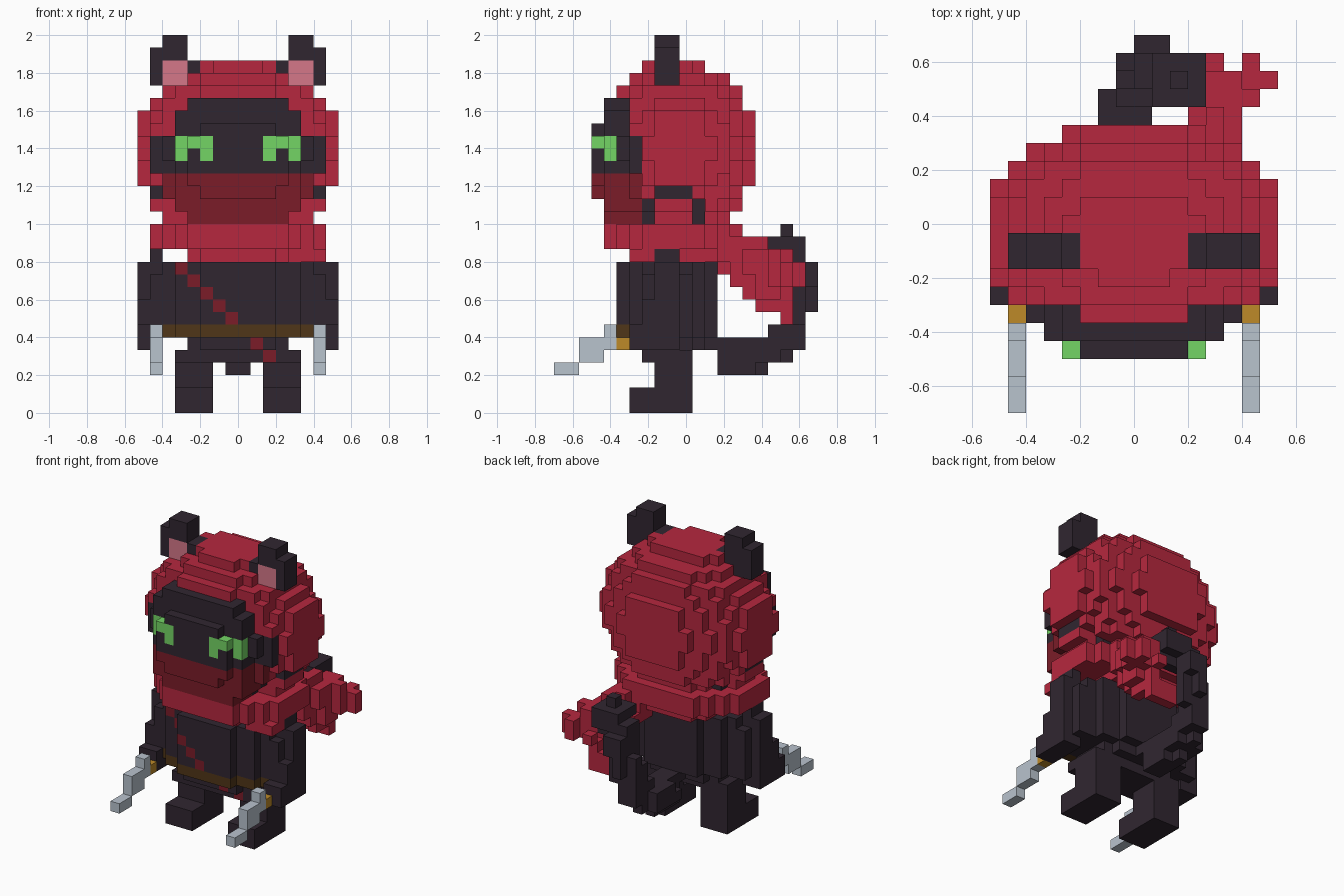
import bpy, bmesh
from mathutils import Vector

V = 2 / 30          # edge of one block
cube = bpy.data.objects.get("Cube")
if cube:
    bpy.data.objects.remove(cube)


def linear(c):
    c /= 255
    return c / 12.92 if c <= 0.04045 else ((c + 0.055) / 1.055) ** 2.4


COLOURS = {
    "cloth_red": (182, 39, 62), "dark_fur": (48, 38, 48), "mask_red": (123, 28, 40),
    "eye_green": (116, 213, 101), "ear_pink": (213, 119, 137), "belt_brown": (80, 54, 24),
    "hilt_gold": (190, 138, 40), "blade_grey": (185, 195, 206),
}
MATS = {}
for mat_name, rgb in COLOURS.items():
    m = bpy.data.materials.new(mat_name)
    m.use_nodes = True
    col = (*[linear(c) for c in rgb], 1)
    m.diffuse_color = col
    m.node_tree.nodes["Principled BSDF"].inputs["Base Color"].default_value = col
    MATS[mat_name] = m
RED, DARK, MASK = "cloth_red", "dark_fur", "mask_red"

parts = {}          # part name -> {block: colour}
taken = set()       # every filled block


def add(part, cells, colour):
    """Fill free blocks with a colour, or a rule giving the colour."""
    d = parts.setdefault(part, {})
    for c in cells:
        if c not in taken:
            taken.add(c)
            d[c] = colour(*c) if callable(colour) else colour


def box(i0, i1, j0, j1, k0, k1):
    return [(i, j, k) for i in range(i0, i1 + 1) for j in range(j0, j1 + 1)
            for k in range(k0, k1 + 1)]


def where(cells, rule):
    """Keep blocks whose centre passes rule(|x|, y, z)."""
    return [c for c in cells if rule(abs(c[0] + .5), c[1] + .5, c[2] + .5)]


def mirror(cells):
    return [(-1 - i, j, k) for i, j, k in cells]


def tube(points, radii):
    """Blocks within a radius of a bent path."""
    cells = set()
    pts = [Vector(p) for p in points]
    for a, b, ra, rb in zip(pts, pts[1:], radii, radii[1:]):
        for s in range(9):
            t = s / 8
            p, r = a.lerp(b, t), ra + (rb - ra) * t
            lo = [int(v - r) - 1 for v in p]
            hi = [int(v + r) + 1 for v in p]
            for c in box(lo[0], hi[0], lo[1], hi[1], lo[2], hi[2]):
                if (Vector(c) + Vector((.5, .5, .5)) - p).length <= r:
                    cells.add(c)
    return sorted(cells)


# Eyes: small arches in the face, the outer block set one step back
eye = [(3, 3, 21), (2, 3, 21), (2, 3, 20), (4, 4, 21), (4, 4, 20)]
add("left_eye", eye, "eye_green")
add("right_eye", mirror(eye), "eye_green")

# Ears with pink fronts
ear = box(4, 5, 8, 9, 29, 29) + box(4, 6, 8, 9, 28, 28) + box(3, 6, 8, 9, 27, 27) + box(4, 6, 8, 9, 26, 26)


def ear_colour(i, j, k):
    return "ear_pink" if j == 8 and k < 28 and 4 < abs(i + .5) < 6 else DARK


add("left_ear", ear, ear_colour)
add("right_ear", mirror(ear), ear_colour)


# Head: hooded ellipsoid with a dark face and a red mask below
def head_colour(i, j, k):
    x = abs(i + .5)
    if k <= 18 and j <= 6 and x < 6:
        return MASK
    if (k <= 24 and j <= 5) or (k == 19 and j == 6):
        return DARK
    if x > 6 and ((j == 6 and 18 <= k <= 21) or (k == 17 and j <= 10)):
        return DARK
    if k <= 16 and j in (7, 11):
        return DARK
    return RED


def in_head(x, y, z):
    if (z > 27 and y > 12) or (z < 17 and x > 5 and int(y) in (7, 11)):
        return False
    return (x / 8) ** 2 + ((y - 10) / 6) ** 2 + ((z - 21) / 7) ** 2 < 1.076


add("head", where(box(-8, 7, 4, 15, 15, 27), in_head), head_colour)
face = box(-4, 3, 3, 3, 18, 21) + box(-3, 2, 3, 3, 17, 17) + box(-3, 2, 3, 3, 22, 22)
face += box(-5, 4, 4, 5, 16, 23) + box(-4, 3, 4, 4, 24, 24) + box(-4, 3, 4, 6, 15, 15)
add("head", face, head_colour)

# Scarf wound round the neck, with folds rising under the cheeks and one hanging
scarf = where(box(-7, 6, 4, 14, 13, 14),
              lambda x, y, z: (x / 7) ** 2 + ((y - 9.5) / 5.5) ** 2 < 1.12)
fold = box(5, 6, 8, 10, 16, 16) + box(4, 5, 8, 10, 15, 15)
scarf += fold + mirror(fold) + box(4, 6, 6, 7, 12, 12)
scarf += where(box(-4, 3, 6, 13, 12, 12), lambda x, y, z: (x / 4) ** 2 + ((y - 10) / 4) ** 2 < 1.3)
add("scarf", scarf, RED)
add("neck", box(-4, 3, 7, 11, 15, 16), DARK)

# Body: rounded tunic, hips, shoulders, and hands reaching forward
torso = where(box(-6, 5, 5, 12, 6, 11),
              lambda x, y, z: (x / 6.2) ** 2 + ((y - 9) / 4) ** 2 < 1.04)
torso += where(box(-4, 3, 6, 11, 5, 5), lambda x, y, z: (x / 5) ** 2 + ((y - 9) / 3) ** 2 < 1.1)
torso += box(-5, 4, 7, 10, 4, 4)
arm = box(6, 6, 8, 9, 11, 12) + box(7, 7, 8, 9, 6, 11) + box(6, 6, 7, 10, 6, 10)
arm += box(6, 7, 7, 9, 5, 8) + box(6, 7, 6, 6, 5, 6)
torso += arm + mirror(arm)
filled = set(torso)


def body_colour(i, j, k):
    if j < 9 and (i, j - 1, k) not in filled:
        if k == 6 and abs(i + .5) < 6:
            return "belt_brown"
        if k < 12 and i == 6 - k:
            return MASK
    return DARK


add("body", torso, body_colour)

# Legs with feet pointing forward
leg = box(2, 4, 8, 10, 2, 3) + box(2, 4, 6, 10, 0, 1)
add("left_leg", leg, DARK)
add("right_leg", mirror(leg), DARK)

# Blades held forward and down
hilt = box(6, 6, 5, 5, 5, 5)
blade = box(6, 6, 4, 4, 5, 6) + box(6, 6, 2, 3, 4, 5) + box(6, 6, 0, 1, 3, 3)
for side, flip in (("left", list), ("right", mirror)):
    add(side + "_hilt", flip(hilt), "hilt_gold")
    add(side + "_blade", flip(blade), "blade_grey")

# Tail curling up behind
tail = tube([(0, 14, 4.6), (-.2, 15, 4.6), (-.3, 17, 5), (-.1, 18.6, 6.2), (.5, 19.4, 8.5),
             (1, 19.6, 11), (1.5, 19, 12.6), (3, 18.5, 12.7)],
            [1.4, 1.55, 1.45, 1.4, 1.3, 1.2, 1.2, 1.3])
add("tail", tail + box(-1, 0, 12, 13, 5, 5) + box(1, 3, 17, 19, 13, 13) + [(2, 18, 14)], DARK)

# Two loose scarf ends
add("scarf_end_upper", tube([(3, 13, 13), (4.2, 15.5, 12.5), (5.2, 17.5, 12), (6.5, 18.5, 11)],
                            [1.6, 1.5, 1.4, 1.15]) + [(6, 19, 11), (4, 19, 10)], RED)
add("scarf_end_lower", tube([(3, 13.5, 12.5), (4, 15.5, 11), (4.4, 17, 9.5), (4.3, 18.4, 8.2),
                             (2.6, 18.6, 7.8)],
                            [1.4, 1.4, 1.3, 1.1, .9]), RED)

# Turn the blocks of each part into one outer skin
SIDES = []
for axis in range(3):
    for s in (0, 1):
        u, w = (axis + 1) % 3, (axis + 2) % 3
        ring = []
        for a, b in ((0, 0), (1, 0), (1, 1), (0, 1)):
            p = [0, 0, 0]
            p[axis], p[u], p[w] = s, a, b
            ring.append(tuple(p))
        n = [0, 0, 0]
        n[axis] = 2 * s - 1
        SIDES.append((tuple(n), ring if s else ring[::-1]))

for part, cells in parts.items():
    me = bpy.data.meshes.new(part)
    used = sorted(set(cells.values()))
    for name in used:
        me.materials.append(MATS[name])
    bm = bmesh.new()
    verts = {}
    for c, colour in cells.items():
        for n, ring in SIDES:
            if tuple(a + b for a, b in zip(c, n)) in taken:
                continue
            vs = []
            for r in ring:
                p = tuple(a + b for a, b in zip(c, r))
                if p not in verts:
                    verts[p] = bm.verts.new((p[0] * V, (p[1] - 10.5) * V, p[2] * V))
                vs.append(verts[p])
            bm.faces.new(vs).material_index = used.index(colour)
    # Merge flat neighbours of one colour
    bmesh.ops.dissolve_limit(bm, angle_limit=0.01, verts=bm.verts[:], edges=bm.edges[:],
                             delimit={'MATERIAL'})
    bm.to_mesh(me)
    bm.free()
    bpy.context.collection.objects.link(bpy.data.objects.new(part, me))
